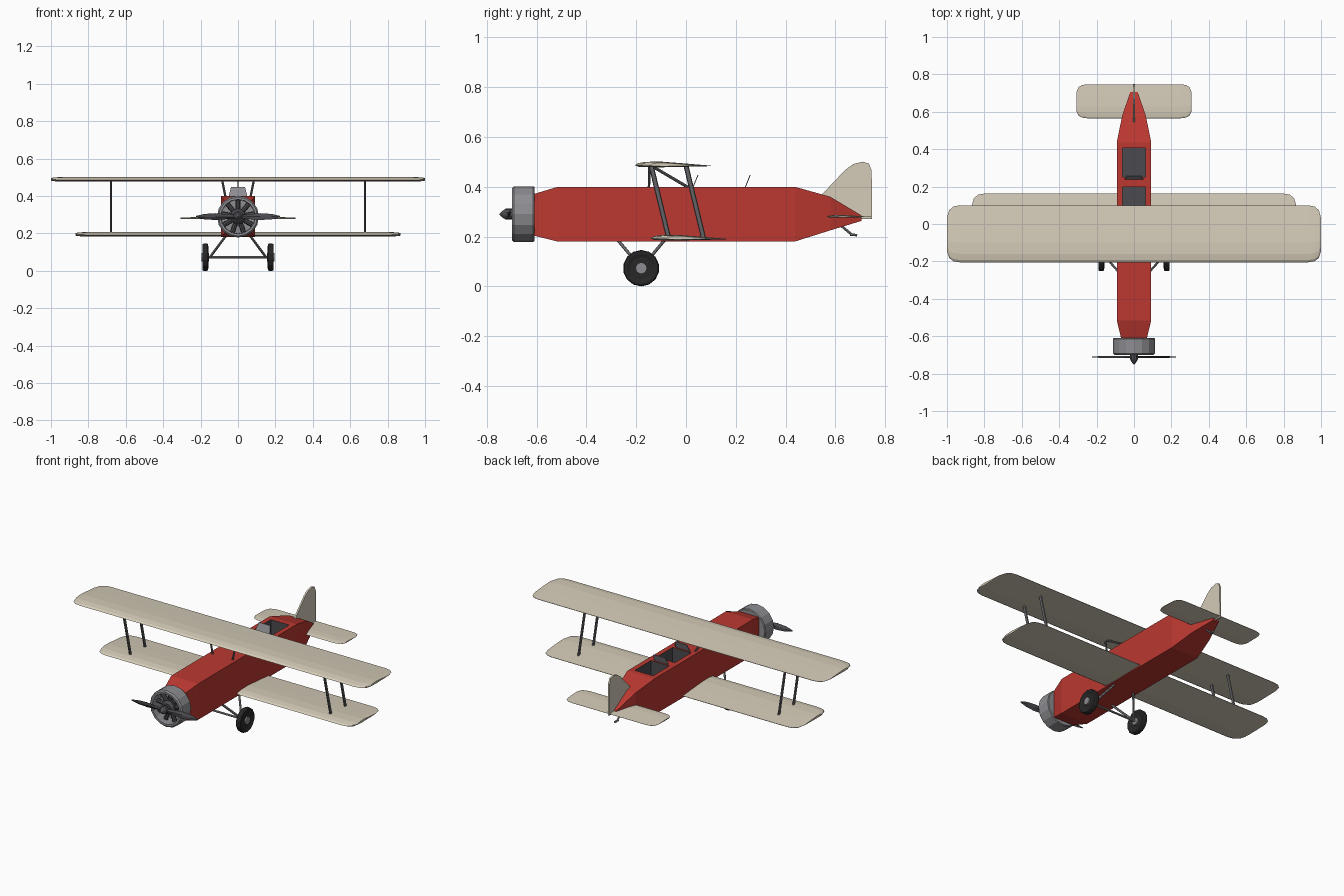
import bpy, bmesh, math
from mathutils import Vector

if "Cube" in bpy.data.objects:
    bpy.data.objects.remove(bpy.data.objects["Cube"])


def material(name, r, g, b):
    m = bpy.data.materials.new(name)
    m.diffuse_color = (r, g, b, 1)
    m.use_nodes = True
    m.node_tree.nodes["Principled BSDF"].inputs["Base Color"].default_value = m.diffuse_color
    return m


RED = material("red_paint", 0.5, 0.04, 0.03)
CREAM = material("cream_fabric", 0.66, 0.60, 0.48)
DARK = material("dark", 0.07, 0.07, 0.08)
RUBBER = material("rubber", 0.02, 0.02, 0.02)
METAL = material("metal", 0.27, 0.27, 0.29)
STEEL = material("strut_grey", 0.13, 0.13, 0.14)


def loft(name, rings, mat):
    """Skin a list of equal-length point rings and cap both ends."""
    bm = bmesh.new()
    vs = [[bm.verts.new(p) for p in ring] for ring in rings]
    n = len(rings[0])
    for a, b in zip(vs, vs[1:]):
        for i in range(n):
            j = (i + 1) % n
            bm.faces.new((a[i], a[j], b[j], b[i]))
    bm.faces.new(vs[0])
    bm.faces.new(vs[-1])
    bmesh.ops.recalc_face_normals(bm, faces=bm.faces)
    me = bpy.data.meshes.new(name)
    bm.to_mesh(me)
    bm.free()
    ob = bpy.data.objects.new(name, me)
    bpy.context.collection.objects.link(ob)
    me.materials.append(mat)
    return ob


def rod(name, a, b, rx, ry, mat=STEEL, n=8):
    """Straight bar from a to b with an elliptical section."""
    a, b = Vector(a), Vector(b)
    q = (b - a).to_track_quat('Z', 'Y')
    ring = [q @ Vector((rx * math.cos(t), ry * math.sin(t), 0))
            for t in (2 * math.pi * i / n for i in range(n))]
    return loft(name, [[a + p for p in ring], [b + p for p in ring]], mat)


def revolve(name, profile, n, axis, center, mat):
    """Turn (radius, offset) pairs around the x or y axis."""
    rings = []
    for r, d in profile:
        ring = []
        for i in range(n):
            t = 2 * math.pi * i / n
            u, v = r * math.sin(t), r * math.cos(t)
            ring.append(Vector(center) + Vector((d, u, v) if axis == 'x' else (u, d, v)))
        rings.append(ring)
    return loft(name, rings, mat)


FOIL = [(0, .003), (.04, .011), (.15, .0165), (.35, .017), (.65, .010),
        (1, .001), (1, -.001), (.65, -.004), (.3, -.006), (.05, -.004)]


def wing(name, span, tip, y0, y1, z, thick=1.0):
    """Airfoil panel with rounded tips."""
    half = [(span - tip, 1), (span - .5 * tip, .96), (span - .17 * tip, .84), (span, .58)]
    stations = [(-x, s) for x, s in reversed(half)] + half
    rings = []
    for x, s in stations:
        rings.append([(x, y0 + (y1 - y0) * (.48 + (t - .48) * s),
                       z + thick * (.004 + (h - .004) * s)) for t, h in FOIL])
    return loft(name, rings, CREAM)


# fuselage: (y, half width, bottom, top)
body = [(-.615, .068, .205, .37), (-.515, .092, .18, .40), (.437, .092, .18, .40),
        (.58, .063, .225, .36), (.705, .02, .263, .285)]
fuselage = loft("fuselage", [[(-w, y, b), (w, y, b), (w, y, t), (-w, y, t)]
                             for y, w, b, t in body], RED)

# two open cockpits, each with a raked windscreen
for label, y in (("front", .04), ("rear", .25)):
    w = .062
    cut = loft(label + "_cockpit_cutter",
               [[(-w, y, z), (w, y, z), (w, y + .157, z), (-w, y + .157, z)]
                for z in (.30, .45)], DARK)
    cut.hide_render = True
    cut.hide_viewport = True
    mod = fuselage.modifiers.new(label + "_cockpit", 'BOOLEAN')
    mod.object = cut
    mod.operation = 'DIFFERENCE'
    mod.solver = 'EXACT'
    mod.material_mode = 'TRANSFER'
    loft(label + "_windscreen",
         [[(-.05, y + d - .012, .398), (.05, y + d - .012, .398),
           (.038, y + d + .008, .447), (-.038, y + d + .008, .447)]
          for d in (-.002, .002)], METAL)

# wings and tail
wing("upper_wing", 1.0, .07, -.205, .10, .484)
wing("lower_wing", .868, .07, -.143, .163, .190)
wing("tailplane", .307, .06, .565, .747, .279, .45)
fin = [(.545, .368), (.64, .468), (.672, .491), (.71, .501), (.735, .493),
       (.746, .465), (.748, .27), (.69, .27), (.57, .34)]
loft("tail_fin", [[(x, y, z) for y, z in fin] for x in (-.005, .005)], CREAM)

# cowling, with a hollow front
revolve("cowling", [(.108, .045), (.112, .04), (.112, -.038), (.104, -.046),
                    (.092, -.046), (.09, .03)], 16, 'y', (0, -.654, .29), METAL)

# radial engine
revolve("crankcase", [(.042, .04), (.042, -.02), (.028, -.035)], 12, 'y', (0, -.654, .29), DARK)
for i in range(9):
    t = 2 * math.pi * i / 9
    d = Vector((math.sin(t), 0, math.cos(t)))
    c = Vector((0, -.655, .29))
    rod(f"engine_cylinder_{i + 1}", c + d * .03, c + d * .088, .013, .013, DARK)

# propeller with opposite twist on each blade
blade = [(.012, .009, .007), (.06, .014, .006), (.12, .019, .005), (.18, .015, .004), (.224, .004, .002)]
rings = []
for x, w, h in [(-x, w, h) for x, w, h in reversed(blade)] + blade:
    a = math.copysign(math.radians(18), x)
    rings.append([(x, -.711 + v * math.cos(a) + u * math.sin(a),
                   .29 + u * math.cos(a) - v * math.sin(a))
                  for u, v in ((-w, 0), (0, -h), (w, 0), (0, h))])
loft("propeller", rings, DARK)
revolve("spinner", [(.014, .04), (.014, .015), (.022, .012), (.022, -.012), (.012, -.028), (.002, -.038)],
        10, 'y', (0, -.712, .29), DARK)

# struts and undercarriage, mirrored left and right
for side, s in (("left", -1), ("right", 1)):
    for label, y in (("front", -.14), ("rear", .0)):
        rod(f"{side}_{label}_wing_strut", (s * .679, y, .485), (s * .679, y + .07, .195), .006, .01)
    rod(side + "_front_cabane_strut", (s * .085, -.147, .485), (s * .066, -.149, .39), .005, .006)
    rod(side + "_diagonal_cabane_strut", (s * .085, -.14, .485), (s * .066, .022, .39), .005, .006)
    for label, y in (("front", -.275), ("rear", -.085)):
        rod(f"{side}_{label}_gear_leg", (s * .15, -.18, .073), (s * .065, y, .187), .006, .007, METAL)
    c = (s * .175, -.18, .073)
    revolve(side + "_tyre", [(.045, -.010), (.06, -.016), (.069, -.015), (.073, -.009),
                             (.073, .009), (.069, .015), (.06, .016), (.045, .010)],
            14, 'x', c, RUBBER)
    revolve(side + "_wheel_hub", [(.023, -.019), (.023, .019)], 12, 'x', c, METAL)
rod("axle", (-.175, -.18, .073), (.175, -.18, .073), .006, .006, METAL)

# tail skid
rod("tail_skid_leg", (0, .61, .255), (0, .667, .207), .005, .005, METAL)
rod("tail_skid_shoe", (0, .66, .207), (0, .688, .206), .008, .005, METAL)
